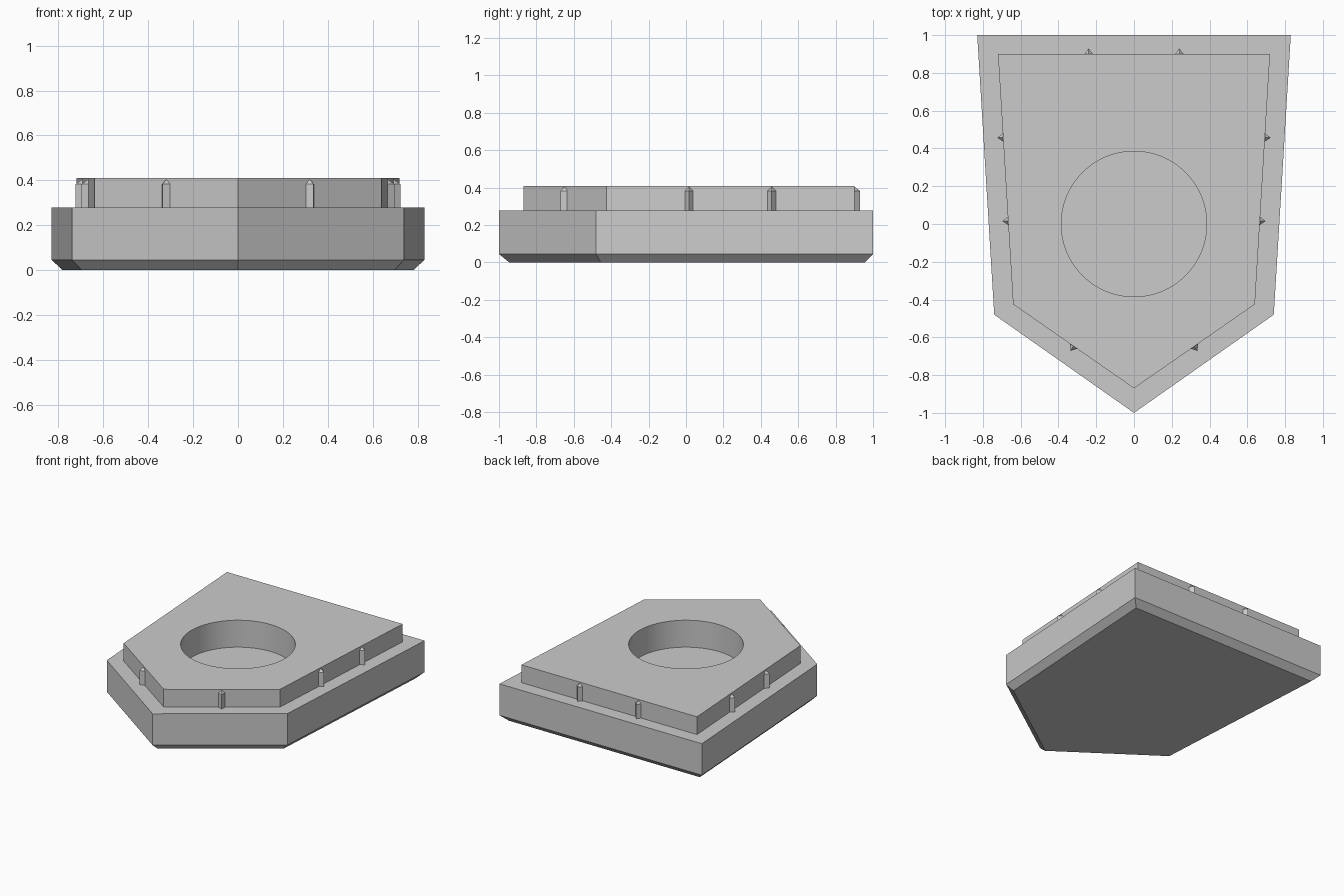
import bpy, bmesh, math
from mathutils import Vector

cube = bpy.data.objects.get("Cube")
if cube:
    bpy.data.objects.remove(cube, do_unlink=True)

grey = bpy.data.materials.new("plain grey")
grey.use_nodes = True
colour = (0.6, 0.6, 0.6, 1)
grey.diffuse_color = colour
grey.node_tree.nodes["Principled BSDF"].inputs["Base Color"].default_value = colour

STEP_Z, TOP_Z = 0.278, 0.41
HOLE_R, HOLE_FLOOR = 0.385, 0.21


def finish(bm, name):
    bmesh.ops.recalc_face_normals(bm, faces=bm.faces)
    mesh = bpy.data.meshes.new(name)
    bm.to_mesh(mesh)
    bm.free()
    mesh.materials.append(grey)
    obj = bpy.data.objects.new(name, mesh)
    bpy.context.collection.objects.link(obj)
    return obj


def pentagon(back, shoulder, tip):
    """Mirrored five-sided outline, counter-clockwise from above."""
    return [(0, tip), shoulder, back, (-back[0], back[1]), (-shoulder[0], shoulder[1])]


def ring(bm, points, z):
    return [bm.verts.new((x, y, z)) for x, y in points]


def bridge(bm, low, high):
    n = len(low)
    return [bm.faces.new((low[i], low[(i + 1) % n], high[(i + 1) % n], high[i]))
            for i in range(n)]


# Stepped body: chamfered foot, wide base, raised deck
foot = pentagon((0.782, 0.955), (0.697, -0.455), -0.945)
base = pentagon((0.83, 1), (0.74, -0.48), -1)
deck = pentagon((0.72, 0.9), (0.64, -0.425), -0.87)
bm = bmesh.new()
rings = [ring(bm, p, z) for p, z in
         ((foot, 0), (base, 0.045), (base, STEP_Z), (deck, STEP_Z), (deck, TOP_Z))]
bm.faces.new(rings[0][::-1])
for low, high in zip(rings, rings[1:]):
    bridge(bm, low, high)

# Round recess in the deck
SEGMENTS = 96
circle = [(HOLE_R * math.cos(math.tau * i / SEGMENTS),
           HOLE_R * math.sin(math.tau * i / SEGMENTS)) for i in range(SEGMENTS)]
floor = ring(bm, circle, HOLE_FLOOR)
rim = ring(bm, circle, TOP_Z)
bm.faces.new(floor)
for face in bridge(bm, floor, rim):
    face.smooth = True
edges = [bm.edges.get((loop[i - 1], loop[i]))
         for loop in (rings[-1], rim) for i in range(len(loop))]
bmesh.ops.triangle_fill(bm, edges=edges, use_beauty=True)
body = finish(bm, "body")
for edge in body.data.edges:
    zs = [body.data.vertices[v].co.z for v in edge.vertices]
    edge.use_edge_sharp = abs(zs[0] - zs[1]) < 0.001


# Small pointed ribs that grip along the deck walls
def rib(name, start, end, t):
    start, end = Vector((*start, 0)), Vector((*end, 0))
    along = (end - start).normalized()
    out = Vector((along.y, -along.x, 0))
    centre = start.lerp(end, t)
    bm = bmesh.new()
    plan = [centre - along * 0.022, centre + out * 0.03, centre + along * 0.022]
    low = ring(bm, [p.xy for p in plan], STEP_Z)
    high = ring(bm, [p.xy for p in plan], 0.383)
    bridge(bm, low, high)
    peak = bm.verts.new(centre + Vector((0, 0, 0.405)))
    for i in range(3):
        bm.faces.new((high[i], high[(i + 1) % 3], peak))
    bm.faces.new(low[::-1])
    finish(bm, name)


walls = {"front_left": (0, [0.5]), "left": (1, [1 / 3, 2 / 3]), "back": (2, [1 / 3, 2 / 3]),
         "right": (3, [1 / 3, 2 / 3]), "front_right": (4, [0.5])}
for side, (i, spots) in walls.items():
    for n, t in enumerate(spots, 1):
        rib(f"{side}_rib_{n}", deck[i], deck[(i + 1) % 5], t)
